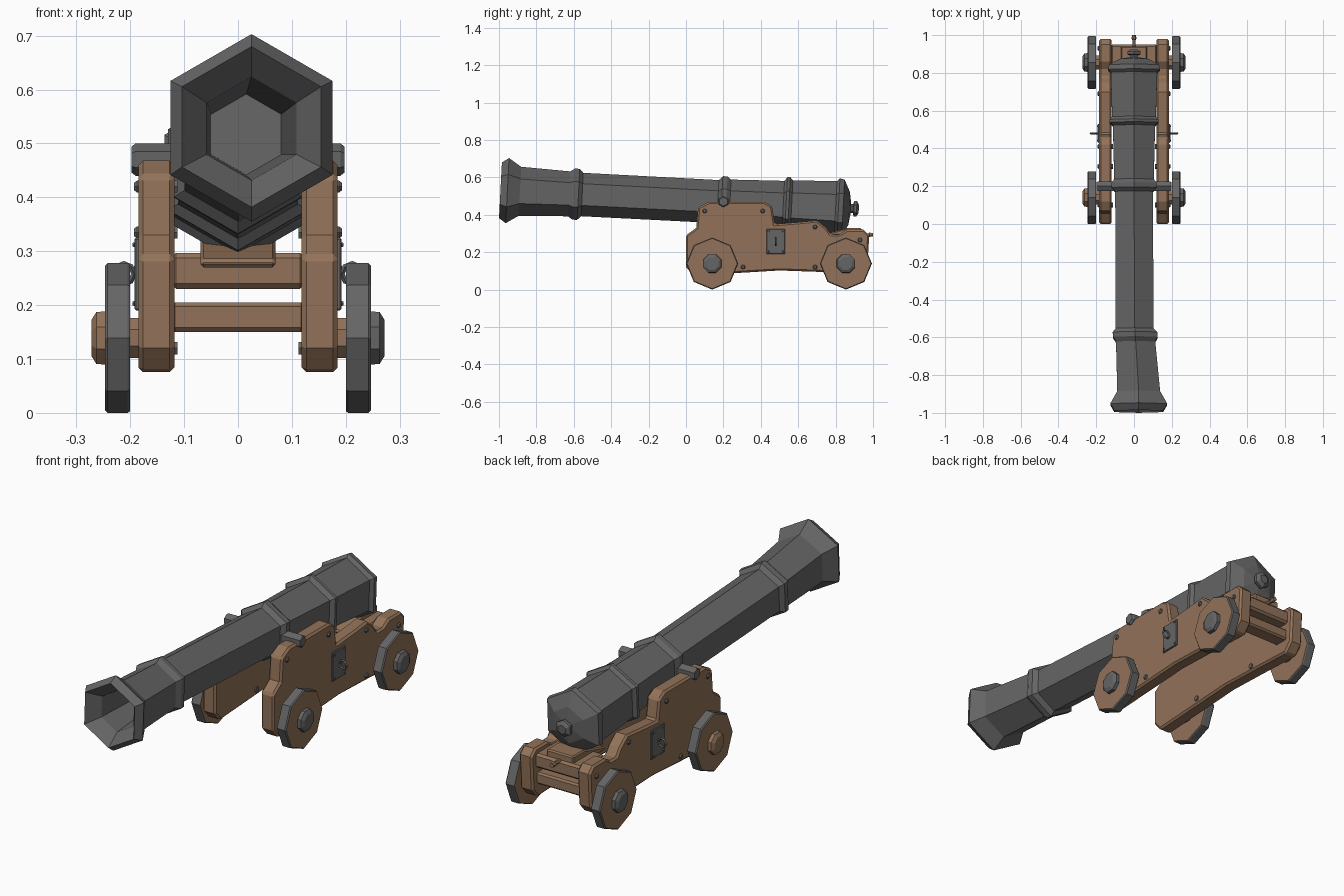
import bpy, bmesh, math
from mathutils import Vector

if "Cube" in bpy.data.objects:
    bpy.data.objects.remove(bpy.data.objects["Cube"])


def material(name, rgb):
    m = bpy.data.materials.new(name)
    m.diffuse_color = (*rgb, 1)
    m.use_nodes = True
    m.node_tree.nodes["Principled BSDF"].inputs["Base Color"].default_value = m.diffuse_color
    return m


IRON = material("dark iron", (0.13, 0.13, 0.13))
WOOD = material("brown wood", (0.29, 0.17, 0.10))


def finish(name, bm, mats, bevel=0.0):
    bmesh.ops.recalc_face_normals(bm, faces=bm.faces)
    me = bpy.data.meshes.new(name)
    bm.to_mesh(me)
    bm.free()
    ob = bpy.data.objects.new(name, me)
    bpy.context.collection.objects.link(ob)
    for m in mats:
        me.materials.append(m)
    if bevel:
        mod = ob.modifiers.new("bevel", 'BEVEL')
        mod.width, mod.segments, mod.limit_method = bevel, 1, 'ANGLE'
        mod.angle_limit = math.radians(50)
    return ob


def loft(name, stations, u, v, sides, mat, phase=0.0, cap_mat=None):
    """Skin rings given as (centre, radius), spanned by the vectors u and v."""
    bm = bmesh.new()
    u, v = Vector(u), Vector(v)
    rings = []
    for c, r in stations:
        ring = []
        for i in range(sides):
            a = phase + 2 * math.pi * i / sides
            ring.append(bm.verts.new(Vector(c) + r * (math.cos(a) * u + math.sin(a) * v)))
        rings.append(ring)
    for p, q in zip(rings, rings[1:]):
        for i in range(sides):
            j = (i + 1) % sides
            bm.faces.new((p[i], p[j], q[j], q[i]))
    for ring in (rings[0], rings[-1]):
        f = bm.faces.new(ring)
        f.material_index = 1 if cap_mat else 0
    return finish(name, bm, [mat] + ([cap_mat] if cap_mat else []))


def turned_x(name, pts, y, z, sides, mat, cap_mat=None, phase=0.0):
    """Turned part along x; pts are (x, radius)."""
    return loft(name, [((x, y, z), r) for x, r in pts], (0, 1, 0), (0, 0, 1),
                sides, mat, phase, cap_mat)


def box(name, lo, hi, mat, bevel=0.0):
    bm = bmesh.new()
    bmesh.ops.create_cube(bm, size=1)
    for vert in bm.verts:
        vert.co = [(a + b) / 2 + c * (b - a) for a, b, c in zip(lo, hi, vert.co)]
    return finish(name, bm, [mat], bevel)


# Barrel: hexagonal, tilted up and drifting sideways at the muzzle, hollow bore first
TILT = 0.052
profile = [(-0.72, .075), (-.93, .096), (-.992, .149), (-.955, .174), (-.888, .131),
           (-.625, .120), (-.60, .137), (-.575, .136), (-.555, .116),
           (.17, .115), (.19, .137), (.215, .137), (.235, .121),
           (.52, .129), (.535, .150), (.55, .150), (.565, .134),
           (.80, .142), (.815, .158), (.84, .153), (.872, .088), (.882, .024),
           (.893, .024), (.898, .041), (.912, .041), (.924, .022)]
stations = []
for y, r in profile:
    drift = 0.025 * min(1, max(0, (-0.50 - y) / 0.36))
    stations.append(((drift, y, 0.436 + (0.83 - y) * TILT), r))
loft("barrel", stations, (1, 0, 0), (0, TILT, 1), 6, IRON, math.pi / 2)

# Stepped side cheek outline (y, z)
cheek = [(0, .29), (0, .12), (.04, .075), (.30, .09), (.5, .102), (.7, .095), (.93, .085),
         (.97, .13), (.98, .29), (.95, .32), (.86, .32), (.82, .295), (.775, .295),
         (.75, .33), (.70, .37), (.60, .36), (.475, .35), (.46, .445), (.42, .468),
         (.12, .468), (.065, .44), (.055, .33)]
bolts = [(.10, .42), (.41, .42), (.69, .335), (.305, .12), (.69, .12), (.93, .265)]

for s, side in ((-1, "left"), (1, "right")):
    bm = bmesh.new()
    face = bm.faces.new([bm.verts.new((s * .118, y, z)) for y, z in cheek])
    ext = bmesh.ops.extrude_face_region(bm, geom=[face])
    moved = [e for e in ext["geom"] if isinstance(e, bmesh.types.BMVert)]
    bmesh.ops.translate(bm, verts=moved, vec=(s * .067, 0, 0))
    finish(side + "_cheek", bm, [WOOD], 0.009)

    # Trunnion resting on the cheek
    turned_x(side + "_trunnion", [(s * .08, .03), (s * .19, .03), (s * .198, .024)],
             .2, .47, 6, IRON, phase=math.pi / 6)

    # Bolts through the cheek
    for i, (y, z) in enumerate(bolts):
        turned_x(f"{side}_bolt_{i}", [(s * .112, .013), (s * .187, .013), (s * .193, .008)],
                 y, z, 6, IRON)

    # Iron plate with rivets and a ring
    xs = sorted((s * .18, s * .192))
    box(side + "_plate", (xs[0], .43, .19), (xs[1], .53, .325), IRON, 0.003)
    for y in (.442, .518):
        for z in (.203, .312):
            turned_x(side + "_rivet", [(s * .19, .006), (s * .196, .004)], y, z, 6, IRON)
    bpy.ops.mesh.primitive_torus_add(location=(s * .212, .48, .258), major_radius=.019,
                                     minor_radius=.005, major_segments=8, minor_segments=4,
                                     rotation=(math.pi / 2, 0, 0))
    ring = bpy.context.object
    ring.name = side + "_ring"
    ring.data.materials.append(IRON)

    # Wheels: octagons with iron tyres, wooden faces, hubs and axle stubs
    for y, end in ((.14, "front"), (.855, "rear")):
        name = f"{side}_{end}_"
        turned_x(name + "wheel", [(s * .2, .136), (s * .205, .139), (s * .242, .139), (s * .247, .134)],
                 y, .139, 8, IRON, WOOD)
        turned_x(name + "axle", [(s * .17, .04), (s * .205, .04)], y, .139, 8, WOOD,
                 phase=math.pi / 8)
        hub = WOOD if (side, end) == ("left", "front") else IRON
        turned_x(name + "hub", [(s * .24, .054), (s * .263, .052), (s * .272, .036)],
                 y, .139, 8, hub, phase=math.pi / 8)

# Rear cross beams, bed and elevating wedge with its handle
box("lower_beam", (-.125, .865, .15), (.125, .94, .205), WOOD, .008)
box("bed_beam", (-.125, .78, .23), (.125, .95, .297), WOOD, .01)
bm = bmesh.new()
f = bm.faces.new([bm.verts.new((-.07, y, z)) for y, z in
                  ((.70, .27), (.94, .27), (.94, .328), (.86, .328), (.70, .285))])
ext = bmesh.ops.extrude_face_region(bm, geom=[f])
bmesh.ops.translate(bm, verts=[e for e in ext["geom"] if isinstance(e, bmesh.types.BMVert)],
                    vec=(.14, 0, 0))
finish("elevating_wedge", bm, [WOOD], .006)
loft("wedge_handle", [((0, .93, .293), .009), ((0, .975, .293), .009), ((0, .98, .293), .013),
                      ((0, 1.0, .293), .011)], (1, 0, 0), (0, 0, 1), 6, WOOD)
